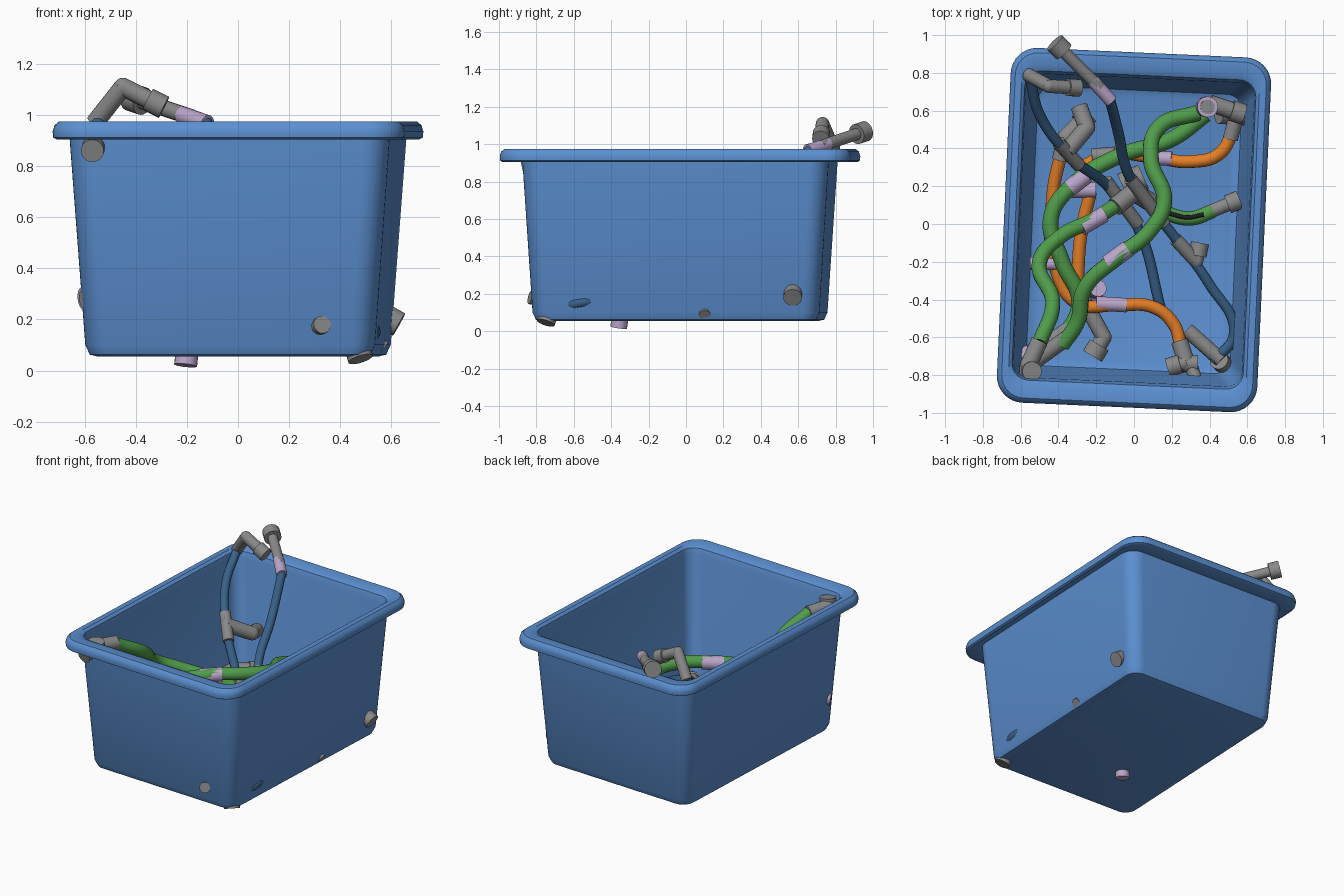
import bpy, bmesh, math
from mathutils import Vector, Matrix

cube = bpy.data.objects.get("Cube")
if cube:
    bpy.data.objects.remove(cube, do_unlink=True)


def material(name, r, g, b):
    mat = bpy.data.materials.new(name)
    mat.use_nodes = True
    mat.diffuse_color = (r, g, b, 1)
    mat.node_tree.nodes["Principled BSDF"].inputs["Base Color"].default_value = (r, g, b, 1)
    return mat


tub_blue = material("tub blue", .105, .275, .63)
slate = material("slate blue hose", .04, .12, .25)
green = material("green hose", .08, .33, .07)
orange = material("orange hose", .78, .21, .02)
grey = material("grey plastic", .25, .25, .25)
lilac = material("lilac sleeve", .5, .38, .6)
black = material("black stripe", .012, .012, .014)


def finish(obj, mat, angle=35):
    obj.data.materials.clear()
    obj.data.materials.append(mat)
    bpy.ops.object.select_all(action="DESELECT")
    obj.select_set(True)
    bpy.context.view_layer.objects.active = obj
    bpy.ops.object.shade_smooth_by_angle(angle=math.radians(angle))
    return obj


def mesh_object(name, bm, mat):
    bmesh.ops.recalc_face_normals(bm, faces=bm.faces)
    mesh = bpy.data.meshes.new(name)
    bm.to_mesh(mesh)
    bm.free()
    obj = bpy.data.objects.new(name, mesh)
    bpy.context.collection.objects.link(obj)
    return finish(obj, mat)


def rounded_ring(bm, width, length, radius, z, steps=8):
    """One rounded-rectangle loop of vertices."""
    ring = []
    for corner, (sx, sy) in enumerate(((1, 1), (-1, 1), (-1, -1), (1, -1))):
        for i in range(steps + 1):
            a = math.pi / 2 * (corner + i / steps)
            ring.append(bm.verts.new((sx * (width / 2 - radius) + radius * math.cos(a),
                                      sy * (length / 2 - radius) + radius * math.sin(a), z)))
    return ring


def hose(name, points, radius, mat):
    """Smooth round hose through the points."""
    curve = bpy.data.curves.new(name, "CURVE")
    curve.dimensions = "3D"
    curve.bevel_depth = radius
    curve.bevel_resolution = 4
    curve.use_fill_caps = True
    spline = curve.splines.new("BEZIER")
    spline.bezier_points.add(len(points) - 1)
    for bez, p in zip(spline.bezier_points, points):
        bez.co = p
        bez.handle_left_type = bez.handle_right_type = "AUTO"
    obj = bpy.data.objects.new(name, curve)
    bpy.context.collection.objects.link(obj)
    bpy.ops.object.select_all(action="DESELECT")
    obj.select_set(True)
    bpy.context.view_layer.objects.active = obj
    bpy.ops.object.convert(target="MESH")
    return finish(bpy.context.object, mat)


def fitting(name, points, radius=.036, mat=grey, collar=0):
    """Straight pipe pieces along the points, with an optional wide end collar."""
    bm = bmesh.new()
    points = [Vector(p) for p in points]

    def pipe(a, b, r):
        turn = (b - a).to_track_quat("Z", "Y").to_matrix().to_4x4()
        bmesh.ops.create_cone(bm, cap_ends=True, segments=20, radius1=r, radius2=r,
                              depth=(b - a).length,
                              matrix=Matrix.Translation((a + b) / 2) @ turn)

    for a, b in zip(points, points[1:]):
        pipe(a, b, radius)
    for p in points[1:-1]:
        bmesh.ops.create_uvsphere(bm, u_segments=16, v_segments=10, radius=radius,
                                  matrix=Matrix.Translation(p))
    if collar:
        a, b = points[-2:]
        pipe(b - (b - a).normalized() * .07, b, collar)
    return mesh_object(name, bm, mat)


# Tub: outer wall, rolled rim and inner wall as one loft
bm = bmesh.new()
profile = [(1.04, 1.44, .06, .055), (1.1, 1.5, .08, .062), (1.135, 1.535, .09, .1),
           (1.255, 1.64, .1, .915), (1.35, 1.85, .13, .905), (1.375, 1.875, .14, .912),
           (1.38, 1.88, .14, .935), (1.365, 1.865, .135, .96), (1.33, 1.83, .12, .975),
           (1.26, 1.7, .1, .975), (1.225, 1.64, .09, .96), (1.21, 1.61, .08, .92),
           (1.1, 1.5, .08, .12), (1.08, 1.48, .08, .088), (1.02, 1.42, .06, .075)]
rings = [rounded_ring(bm, *row) for row in profile]
for low, high in zip(rings, rings[1:]):
    for i in range(len(low)):
        j = (i + 1) % len(low)
        bm.faces.new((low[i], low[j], high[j], high[i]))
bm.faces.new(rings[0])
bm.faces.new(rings[-1])
tub = mesh_object("tub", bm, tub_blue)
tub.location.y = -.032
tub.rotation_euler.z = math.radians(-2.6)

# Slate hose rising to the back right corner
hose("slate_hose_right", [(-.55, .77, .97), (-.5, .58, .83), (-.35, .37, .66),
                          (-.12, .18, .35), (.03, -.04, .22), (.14, -.44, .12)], .028, slate)
fitting("slate_right_elbow", [(-.56, .79, .97), (-.45, .73, 1.11), (-.29, .72, 1.03)],
        collar=.046)
fitting("slate_right_joint", [(-.4, .43, .71), (-.29, .31, .59)])
fitting("slate_right_branch", [(-.36, .38, .66), (-.25, .51, .58), (-.29, .62, .55)], .045)
fitting("slate_right_lower_joint", [(-.15, .23, .38), (.02, .0, .25)])

# Slate hose leaning over the back rim
hose("slate_hose_left", [(-.13, .67, .98), (-.08, .47, .72), (-.04, .29, .55), (.04, .15, .42),
                         (.2, -.05, .3), (.4, -.32, .2), (.53, -.58, .15), (.42, -.73, .13)],
     .028, slate)
fitting("slate_left_sleeve", [(-.22, .76, 1.0), (-.12, .65, .965)], .035, lilac)
fitting("slate_left_end", [(-.18, .72, .99), (-.42, .96, 1.07)], .032, collar=.055)
fitting("slate_left_joint", [(-.02, .24, .5), (.16, .0, .34)])
fitting("slate_left_side_joint", [(.22, -.08, .28), (.33, -.2, .23), (.35, -.1, .23)], .036,
        collar=.048)
fitting("slate_left_floor_end", [(.46, -.72, .13), (.28, -.56, .13)], .04)
fitting("slate_left_floor_plug", [(.45, -.72, .14), (.48, -.75, .045)], .05)

# Green hose arching out of the front right corner
hose("green_hose_arch", [(-.5, -.63, .88), (-.43, -.42, .76), (-.5, -.2, .6), (-.38, -.06, .52),
                         (-.22, .02, .47), (-.05, .13, .38)], .04, green)
fitting("arch_sleeve", [(-.28, -.02, .49), (-.16, .05, .45)], .043, lilac)
fitting("arch_joint", [(-.1, .09, .42), (.0, .17, .36), (.08, .12, .3)], .05)
fitting("arch_corner_elbow", [(-.5, -.62, .88), (-.56, -.75, .89), (-.57, -.87, .86)], .045)
fitting("arch_corner_cap", [(-.55, -.77, .84), (-.54, -.78, .94)], .052)

# Short green hose with a dark stripe
hose("green_hose_short", [(.06, .13, .3), (.17, .06, .28), (.3, .03, .28), (.42, .07, .28)],
     .038, green)
hose("short_hose_stripe", [(.19, .055, .313), (.28, .035, .313), (.37, .05, .313)], .012, black)
fitting("short_hose_end", [(.39, .06, .28), (.56, .13, .28)], collar=.05)

# Long green hose crossing the middle
hose("green_hose_middle", [(.34, .59, .42), (.13, .51, .46), (.09, .34, .53), (.16, .12, .58),
                           (.08, -.04, .6), (-.08, -.17, .6), (-.26, -.34, .56),
                           (-.3, -.52, .5), (-.38, -.64, .46)], .042, green)
fitting("middle_sleeve", [(-.14, -.21, .59), (-.03, -.13, .6)], .046, lilac)
fitting("middle_front_end", [(-.35, -.6, .47), (-.53, -.73, .4)], .042)
fitting("middle_back_ring", [(.38, .62, .42), (.39, .62, .54)], .055, lilac)
fitting("middle_back_core", [(.38, .62, .44), (.39, .62, .545)], .038)
fitting("middle_back_end", [(.4, .64, .43), (.58, .58, .4)], .045, collar=.055)

# Long green hose sweeping along the right side
hose("green_hose_side", [(.38, .58, .36), (.2, .45, .36), (-.08, .36, .37), (-.32, .21, .38),
                         (-.44, .03, .38), (-.38, -.2, .36), (-.29, -.42, .32),
                         (-.38, -.62, .3)], .042, green)
fitting("side_sleeve", [(-.34, .19, .38), (-.25, .26, .38)], .046, lilac)
fitting("side_front_end", [(-.34, -.55, .31), (-.6, -.73, .28)], .04)
fitting("side_front_sleeve", [(-.54, -.68, .29), (-.6, -.72, .28)], .05, lilac)

# Orange hose in the back left corner
hose("orange_hose_back", [(.53, .5, .28), (.45, .37, .27), (.3, .33, .25), (.12, .35, .22),
                          (-.12, .37, .2), (-.28, .3, .18)], .034, orange)
fitting("orange_back_sleeve", [(.1, .35, .225), (.2, .345, .235)], .038, lilac)
fitting("orange_back_end", [(.51, .45, .28), (.55, .6, .3)], .04)
fitting("orange_back_joint", [(-.1, .37, .2), (-.22, .36, .19)], .04)
fitting("left_wall_cap", [(.45, .58, .28), (.63, .57, .18)], .05)

# Orange hose around the front
hose("orange_hose_front", [(-.38, .4, .3), (-.43, .15, .25), (-.41, -.25, .2), (-.3, -.42, .18),
                           (-.1, -.43, .17), (.1, -.44, .16), (.21, -.53, .15),
                           (.25, -.66, .15)], .034, orange)
fitting("orange_front_sleeve", [(-.2, -.42, .175), (-.04, -.43, .17)], .038, lilac)
fitting("orange_front_end", [(.24, -.62, .15), (.28, -.74, .16), (.34, -.74, .16)], .045)
fitting("orange_front_cap", [(.28, -.73, .17), (.18, -.76, .16)], .04, collar=.05)
fitting("orange_back_elbow", [(-.39, .34, .3), (-.36, .46, .32), (-.24, .58, .3)], .045,
        collar=.055)
fitting("front_wall_cap", [(.3, -.74, .16), (.33, -.835, .18)], .035)

# Straight orange hose on the floor
hose("orange_hose_floor", [(-.23, .17, .2), (-.28, -.05, .17), (-.3, -.32, .15)], .034, orange)
fitting("floor_hose_sleeve", [(-.33, .18, .21), (-.2, .18, .21)], .042, lilac)
fitting("floor_hose_joint", [(-.28, -.38, .14), (-.16, -.6, .13), (-.22, -.7, .13)], .042,
        collar=.058)
fitting("right_side_sleeve", [(-.55, -.21, .22), (-.41, -.21, .22)], .034, lilac)
fitting("bottom_plug", [(-.19, -.34, .16), (-.205, -.36, .02)], .045, lilac)
fitting("left_floor_cap", [(.48, .1, .15), (.57, .1, .085)], .032)
fitting("centre_block", [(-.06, .2, .25), (.05, .25, .25)], .07)
